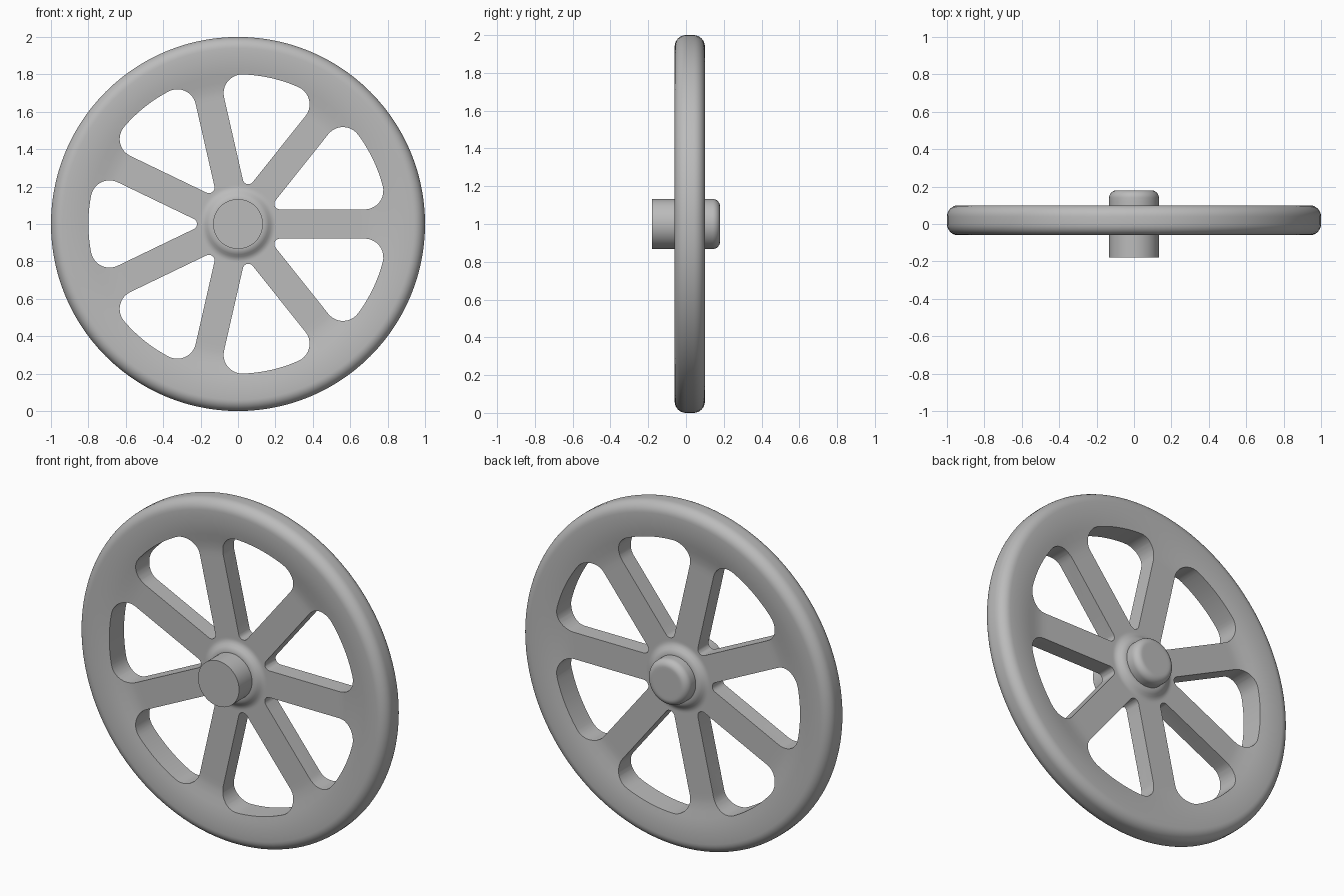
import bpy, bmesh, math
from math import sin, cos, pi

SPOKES = 7
HALF = pi / SPOKES          # half the angle between spokes
SPOKE_W = 0.078             # half width of a spoke
MID_Y = 0.02                # middle plane of the wheel

cube = bpy.data.objects.get("Cube")
if cube:
    bpy.data.objects.remove(cube, do_unlink=True)

grey = bpy.data.materials.new("plain_grey")
grey.use_nodes = True
colour = (0.5, 0.5, 0.5, 1)
grey.diffuse_color = colour
grey.node_tree.nodes["Principled BSDF"].inputs["Base Color"].default_value = colour


def arc(cx, cy, r, a0, a1, n):
    return [(cx + r * cos(a0 + (a1 - a0) * i / n),
             cy + r * sin(a0 + (a1 - a0) * i / n)) for i in range(n + 1)]


def finish(bm, name):
    bmesh.ops.recalc_face_normals(bm, faces=bm.faces)
    mesh = bpy.data.meshes.new(name)
    bm.to_mesh(mesh)
    bm.free()
    mesh.materials.append(grey)
    obj = bpy.data.objects.new(name, mesh)
    obj.location.z = 1
    bpy.context.collection.objects.link(obj)
    return obj


def lathe(name, profile, steps):
    """Revolve (radius, y) points around the y axis."""
    bm = bmesh.new()
    verts = [bm.verts.new((r, y, 0)) for r, y in profile]
    edges = [bm.edges.new(pair) for pair in zip(verts, verts[1:])]
    bmesh.ops.spin(bm, geom=verts + edges, cent=(0, 0, 0), axis=(0, 1, 0),
                   angle=2 * pi, steps=steps, use_merge=True)
    bmesh.ops.remove_doubles(bm, verts=bm.verts, dist=0.0001)
    return finish(bm, name)


def window_outline(outer=0.8, fillet=0.1, inner=0.03):
    """Rounded opening between two spokes, centred on the +x direction."""
    off = SPOKE_W + fillet
    d = math.sqrt((outer - fillet) ** 2 - off ** 2)
    cx, cy = d * cos(HALF) + off * sin(HALF), off * cos(HALF) - d * sin(HALF)
    phi = math.atan2(cy, cx)
    corner = arc(cx, cy, fillet, -HALF - pi / 2, phi, 10)
    rim = arc(0, 0, outer, phi, -phi, 16)[1:-1]
    other = [(x, -y) for x, y in reversed(corner)]
    apex = arc((SPOKE_W + inner) / sin(HALF), 0, inner,
               HALF + pi / 2, 1.5 * pi - HALF, 8)
    return corner + rim + other + apex


def smooth(obj):
    bpy.ops.object.select_all(action='DESELECT')
    obj.select_set(True)
    bpy.context.view_layer.objects.active = obj
    bpy.ops.object.shade_smooth_by_angle(angle=math.radians(35))


# Wheel body: hub mound, flat web, cove and rounded rim
half = [(0, 0.08), (0.135, 0.08), (0.15, 0.077), (0.163, 0.069), (0.175, 0.059),
        (0.188, 0.052), (0.2, 0.05), (0.21, 0.05), (0.66, 0.05), (0.69, 0.05),
        (0.72, 0.052), (0.76, 0.059), (0.8, 0.068), (0.84, 0.075),
        (0.88, 0.079), (0.91, 0.08)]
half += arc(0.94, 0.02, 0.06, pi / 2, 0, 8)
profile = [(r, MID_Y - t) for r, t in half] + [(r, MID_Y + t) for r, t in reversed(half)]
wheel = lathe("spoked_wheel", profile, 112)

# Openings between the spokes
bm = bmesh.new()
outline = window_outline()
for k in range(SPOKES):
    a = HALF * (2 * k + 1)
    face = bm.faces.new([bm.verts.new((x * cos(a) - y * sin(a), -0.3,
                                       x * sin(a) + y * cos(a))) for x, y in outline])
    ext = bmesh.ops.extrude_face_region(bm, geom=[face], use_keep_orig=True)
    moved = [v for v in ext["geom"] if isinstance(v, bmesh.types.BMVert)]
    bmesh.ops.translate(bm, verts=moved, vec=(0, 0.6, 0))
cutter = finish(bm, "window_cutter")
cutter.hide_render = True
bpy.context.view_layer.update()

cut = wheel.modifiers.new("windows", 'BOOLEAN')
cut.operation = 'DIFFERENCE'
cut.solver = 'EXACT'
cut.object = cutter
bpy.context.view_layer.objects.active = wheel
bpy.ops.object.modifier_apply(modifier=cut.name)
bpy.data.objects.remove(cutter, do_unlink=True)
smooth(wheel)

# Axle hub: square front end, rounded back end
hub_profile = [(0, -0.18), (0.133, -0.18), (0.133, 0.12)]
hub_profile += arc(0.093, 0.14, 0.04, 0, pi / 2, 8)
hub_profile += [(0.08, 0.18), (0, 0.18)]
smooth(lathe("axle_hub", hub_profile, 64))
